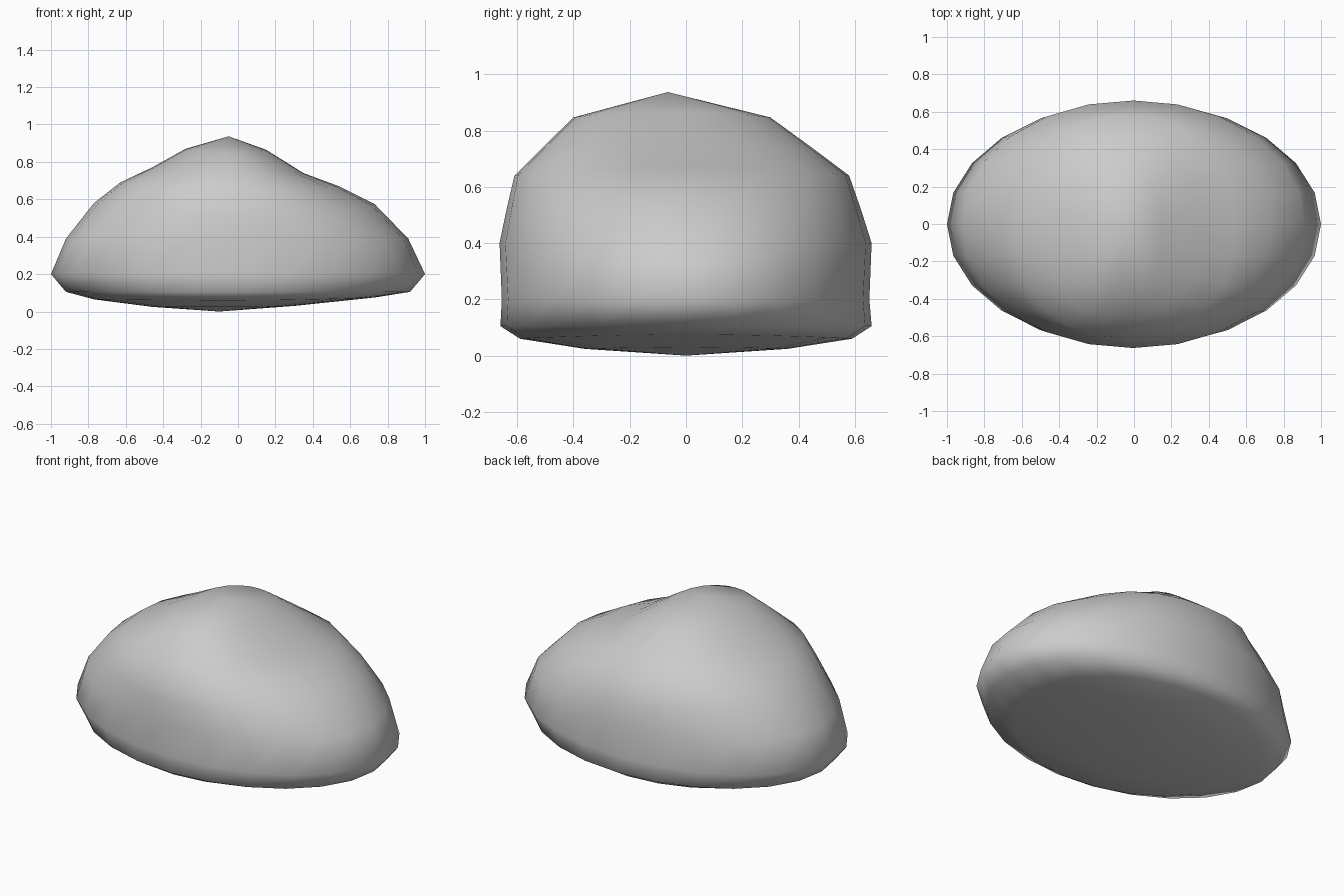
import bpy, bmesh
from math import cos, sin, pi

if "Cube" in bpy.data.objects:
    bpy.data.objects.remove(bpy.data.objects["Cube"])

SEGS = 24

# Stacked rings: right x, left x, z at the right, z at the left,
# back y, front y, z at front and back, roundness exponent (2 = ellipse)
RINGS = [
    (0.30, -0.46, 0.03, 0.025, 0.36, -0.36, 0.024, 2.0),
    (0.73, -0.77, 0.075, 0.065, 0.59, -0.59, 0.06, 2.0),
    (0.92, -0.92, 0.105, 0.105, 0.66, -0.66, 0.105, 2.0),
    (1.00, -1.00, 0.20, 0.20, 0.652, -0.655, 0.20, 2.0),
    (0.91, -0.92, 0.39, 0.39, 0.66, -0.663, 0.40, 2.05),
    (0.73, -0.77, 0.575, 0.58, 0.622, -0.638, 0.52, 2.1),
    (0.54, -0.63, 0.67, 0.69, 0.58, -0.61, 0.64, 2.25),
    (0.35, -0.46, 0.74, 0.77, 0.44, -0.505, 0.745, 2.35),
    (0.15, -0.28, 0.865, 0.87, 0.30, -0.40, 0.847, 2.2),
]


def make_ring(bm, ring):
    xr, xl, zr, zl, yb, yf, zy, power = ring
    cx, cy = (xr + xl) / 2, (yb + yf) / 2
    verts = []
    for i in range(SEGS):
        a = 2 * pi * i / SEGS
        c, s = cos(a), sin(a)
        k = (abs(c) ** power + abs(s) ** power) ** (-1 / power)
        zx = zr if c > 0 else zl
        verts.append(bm.verts.new((cx + k * c * (xr - xl) / 2,
                                   cy + k * s * (yb - yf) / 2,
                                   zy + (zx - zy) * c * c)))
    return verts


# Boulder: lofted rings closed by a bottom point and an off-centre peak
bm = bmesh.new()
loops = [make_ring(bm, r) for r in RINGS]
bottom = bm.verts.new((-0.1, 0, 0.0))
peak = bm.verts.new((-0.05, -0.065, 0.937))
for i in range(SEGS):
    j = (i + 1) % SEGS
    for low, high in zip(loops, loops[1:]):
        bm.faces.new((low[i], low[j], high[j], high[i]))
    bm.faces.new((bottom, loops[0][j], loops[0][i]))
    bm.faces.new((peak, loops[-1][i], loops[-1][j]))
for f in bm.faces:
    f.smooth = True
bmesh.ops.recalc_face_normals(bm, faces=bm.faces)

mesh = bpy.data.meshes.new("boulder")
bm.to_mesh(mesh)
bm.free()
bpy.context.collection.objects.link(bpy.data.objects.new("boulder", mesh))
